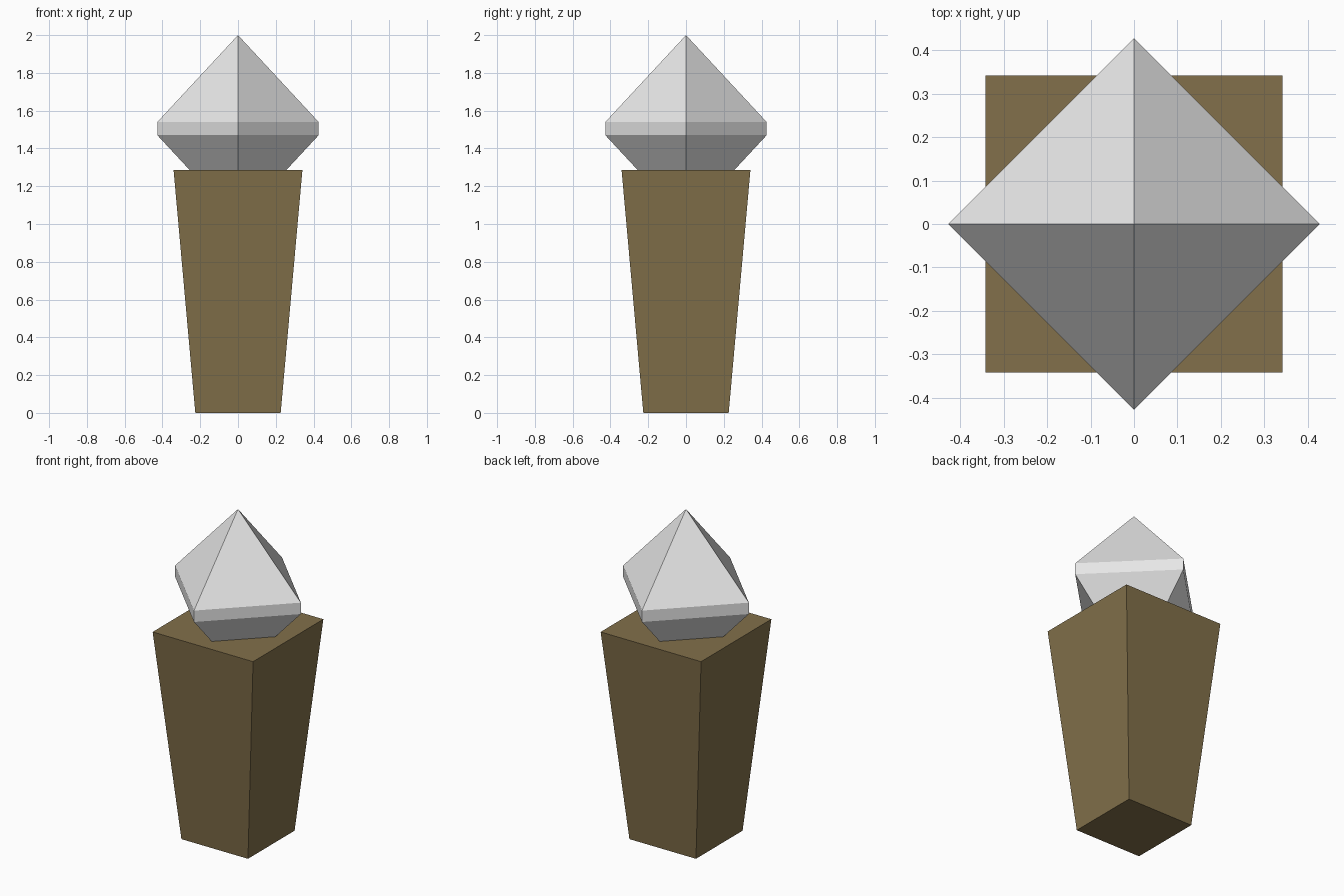
import bpy, bmesh
from math import cos, sin, pi

if "Cube" in bpy.data.objects:
    bpy.data.objects.remove(bpy.data.objects["Cube"])


def material(name, color):
    mat = bpy.data.materials.new(name)
    mat.diffuse_color = (*color, 1)
    mat.use_nodes = True
    mat.node_tree.nodes["Principled BSDF"].inputs["Base Color"].default_value = mat.diffuse_color
    return mat


def square_stack(name, levels, turn, mat):
    """Four-sided solid from (corner radius, z) levels; radius 0 makes a tip."""
    bm = bmesh.new()
    rings = []
    for r, z in levels:
        count = 4 if r else 1
        rings.append([bm.verts.new((r * cos(turn + i * pi / 2), r * sin(turn + i * pi / 2), z))
                      for i in range(count)])
    for low, high in zip(rings, rings[1:]):
        for i in range(4):
            j = (i + 1) % 4
            corners = [low[i % len(low)], low[j % len(low)],
                       high[j % len(high)], high[i % len(high)]]
            bm.faces.new(list(dict.fromkeys(corners)))
    for ring in (rings[0], rings[-1]):
        if len(ring) == 4:
            bm.faces.new(ring)
    bmesh.ops.recalc_face_normals(bm, faces=bm.faces)
    mesh = bpy.data.meshes.new(name)
    bm.to_mesh(mesh)
    bm.free()
    mesh.materials.append(mat)
    obj = bpy.data.objects.new(name, mesh)
    bpy.context.collection.objects.link(obj)
    return obj


brown = material("brown wood", (0.223, 0.162, 0.069))
grey = material("light grey", (0.8, 0.8, 0.8))

# Tapered square post, wider at the top
square_stack("post", [(0.226 * 2 ** 0.5, 0), (0.341 * 2 ** 0.5, 1.285)], pi / 4, brown)

# Gem turned 45 degrees, its lower tip sunk in the post
square_stack("gem", [(0, 1.01), (0.427, 1.47), (0.427, 1.54), (0, 2.0)], 0, grey)
